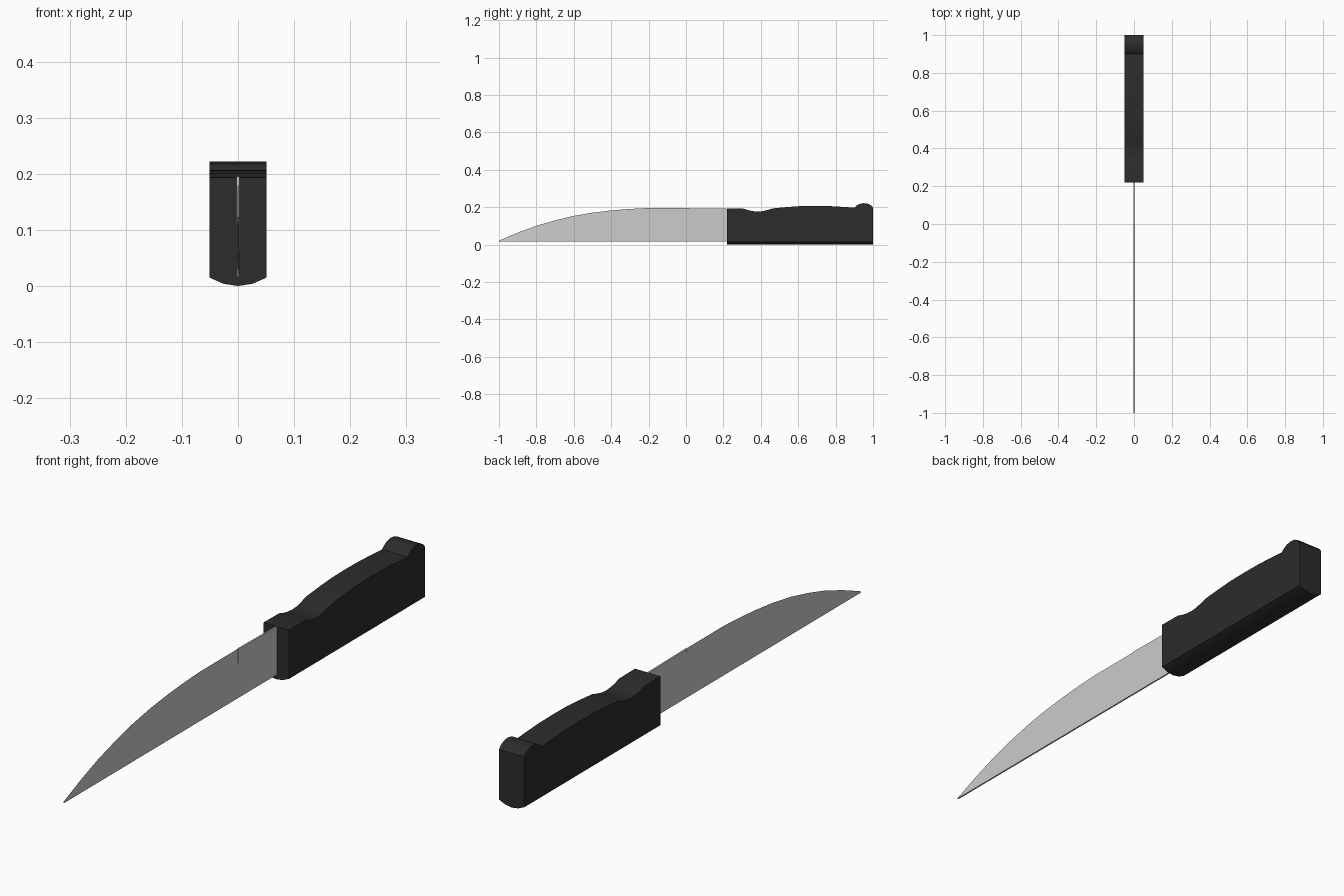
import bpy, math

if "Cube" in bpy.data.objects:
    bpy.data.objects.remove(bpy.data.objects["Cube"])


def make(name, rings, color=None, angle=30):
    """Loft a list of equal-length closed cross-sections, capping both ends."""
    n = len(rings[0])
    verts = [p for r in rings for p in r]
    faces = []
    for i in range(len(rings) - 1):
        for j in range(n):
            k = (j + 1) % n
            faces.append((i * n + j, i * n + k, (i + 1) * n + k, (i + 1) * n + j))
    faces.append(tuple(reversed(range(n))))
    faces.append(tuple((len(rings) - 1) * n + j for j in range(n)))
    me = bpy.data.meshes.new(name)
    me.from_pydata(verts, [], faces)
    ob = bpy.data.objects.new(name, me)
    bpy.context.collection.objects.link(ob)
    bpy.ops.object.select_all(action='DESELECT')
    ob.select_set(True)
    bpy.context.view_layer.objects.active = ob
    bpy.ops.object.mode_set(mode='EDIT')
    bpy.ops.mesh.select_all(action='SELECT')
    bpy.ops.mesh.normals_make_consistent(inside=False)
    bpy.ops.object.mode_set(mode='OBJECT')
    bpy.ops.object.shade_smooth_by_angle(angle=math.radians(angle))
    if color:
        mat = bpy.data.materials.new(name)
        mat.diffuse_color = color
        mat.use_nodes = True
        mat.node_tree.nodes["Principled BSDF"].inputs["Base Color"].default_value = mat.diffuse_color
        me.materials.append(mat)
    return ob


# Handle: contoured top with finger notch and end bump, rounded underside
W = 0.051
top = [(0.22, 0.193), (0.31, 0.192), (0.335, 0.184), (0.36, 0.179), (0.385, 0.177),
       (0.41, 0.179), (0.435, 0.185), (0.465, 0.194), (0.54, 0.201), (0.61, 0.206),
       (0.69, 0.207), (0.77, 0.206), (0.84, 0.202), (0.90, 0.198), (0.912, 0.209),
       (0.928, 0.218), (0.95, 0.222), (0.972, 0.219), (0.99, 0.210), (1.0, 0.198)]
under = [(-W, 0.015), (-0.026, 0.004), (0, 0), (0.026, 0.004), (W, 0.015)]
make("handle", [[(-W, y, z)] + [(x, y, b) for x, b in under] + [(W, y, z)] for y, z in top],
     (0.025, 0.025, 0.025, 1))

# Blade: thick flat spine below, tapering to a sharp curved edge on top
T, Z0 = 0.003, 0.018
edge = [(-1.0, 0.022), (-0.9, 0.064), (-0.8, 0.101), (-0.7, 0.130), (-0.6, 0.154),
        (-0.5, 0.171), (-0.4, 0.183), (-0.3, 0.191), (-0.22, 0.195), (0.0, 0.195)]
make("blade", [[(-T, y, Z0), (T, y, Z0), (0.0002, y, z), (-0.0002, y, z)] for y, z in edge])

# Unsharpened full-thickness blade base running into the handle
make("blade_base", [[(-T, y, Z0), (T, y, Z0), (T, y, 0.195 - d), (-T, y, 0.195 - d)]
                    for y, d in ((0.0, 0), (0.22, 0.003), (0.26, 0.01))])
